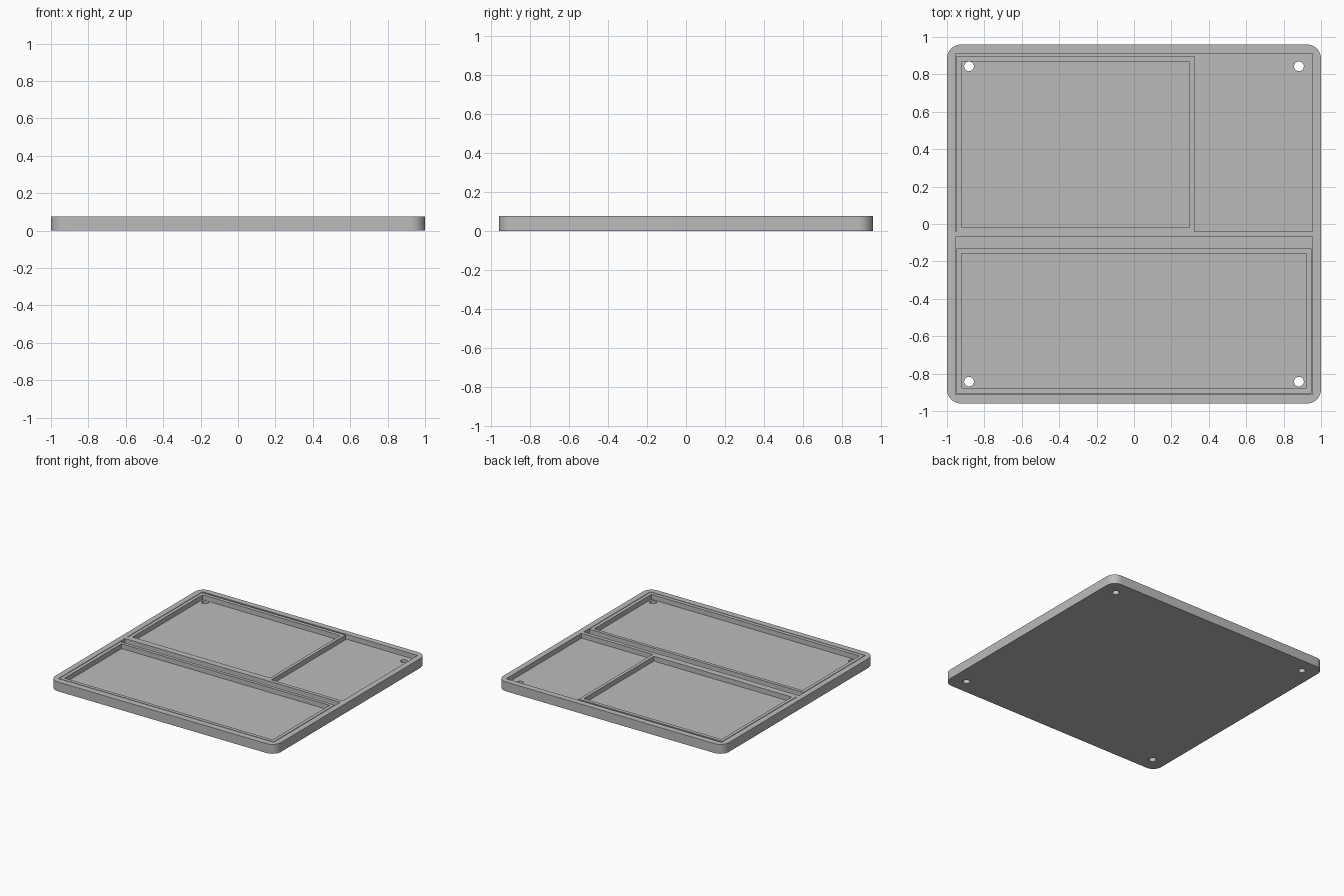
import bpy, bmesh
from math import sin, cos, pi, radians

HEIGHT, FLOOR = 0.075, 0.036

if "Cube" in bpy.data.objects:
    bpy.data.objects.remove(bpy.data.objects["Cube"], do_unlink=True)

gray = bpy.data.materials.new("light_gray")
gray.use_nodes = True
gray.diffuse_color = (0.5, 0.5, 0.5, 1)
gray.node_tree.nodes["Principled BSDF"].inputs["Base Color"].default_value = gray.diffuse_color


def prism(name, outline, z0, z1):
    """Upright solid from a flat outline."""
    bm = bmesh.new()
    face = bm.faces.new([bm.verts.new((x, y, z0)) for x, y in outline])
    top = bmesh.ops.extrude_face_region(bm, geom=[face])["geom"]
    bmesh.ops.translate(bm, vec=(0, 0, z1 - z0),
                        verts=[v for v in top if isinstance(v, bmesh.types.BMVert)])
    bmesh.ops.recalc_face_normals(bm, faces=bm.faces)
    mesh = bpy.data.meshes.new(name)
    bm.to_mesh(mesh)
    bm.free()
    mesh.materials.append(gray)
    ob = bpy.data.objects.new(name, mesh)
    bpy.context.collection.objects.link(ob)
    return ob


def rect(x0, y0, x1, y1):
    return [(x0, y0), (x1, y0), (x1, y1), (x0, y1)]


def arc(cx, cy, r, start, sweep, n):
    return [(cx + r * cos(start + sweep * i / n), cy + r * sin(start + sweep * i / n))
            for i in range(n + 1)]


def cut(target, outline, z0):
    """Remove an upright solid from the target, open at the top."""
    cutter = prism("cutter", outline, z0, HEIGHT + 0.05)
    cutter.hide_render = True
    mod = target.modifiers.new("cut", 'BOOLEAN')
    mod.operation, mod.solver, mod.object = 'DIFFERENCE', 'EXACT', cutter
    select(target)
    bpy.ops.object.modifier_apply(modifier=mod.name)
    bpy.data.objects.remove(cutter, do_unlink=True)


def select(ob):
    bpy.ops.object.select_all(action='DESELECT')
    ob.select_set(True)
    bpy.context.view_layer.objects.active = ob


# Tray body with rounded corners
R = 0.077
corners = [(1, 1), (-1, 1), (-1, -1), (1, -1)]
outline = []
for k, (sx, sy) in enumerate(corners):
    outline += arc(sx * (1 - R), sy * (0.96 - R), R, k * pi / 2, pi / 2, 12)
tray = prism("tray", outline, 0, HEIGHT)

# Rear right compartment, joined to a narrow gap along the rear and right walls
cut(tray, [(-0.954, -0.04), (-0.949, -0.04), (-0.949, 0.898), (0.323, 0.898),
           (0.323, -0.04), (0.954, -0.04), (0.954, 0.912), (-0.954, 0.912)], FLOOR)
# Rear large compartment
cut(tray, rect(-0.923, -0.018, 0.297, 0.869), FLOOR)
# Front compartment
cut(tray, rect(-0.954, -0.911, 0.954, -0.07), FLOOR)

# Screw holes through the floor
for sx, sy in corners:
    cut(tray, arc(sx * 0.882, sy * 0.843, 0.026, 0, 2 * pi, 32)[:-1], -0.05)

# Free-standing frame inside the front compartment
frame = prism("front_frame", rect(-0.949, -0.906, 0.949, -0.131), FLOOR, HEIGHT)
cut(frame, rect(-0.922, -0.878, 0.922, -0.157), 0)

for ob in (tray, frame):
    select(ob)
    bpy.ops.object.shade_smooth_by_angle(angle=radians(30))
